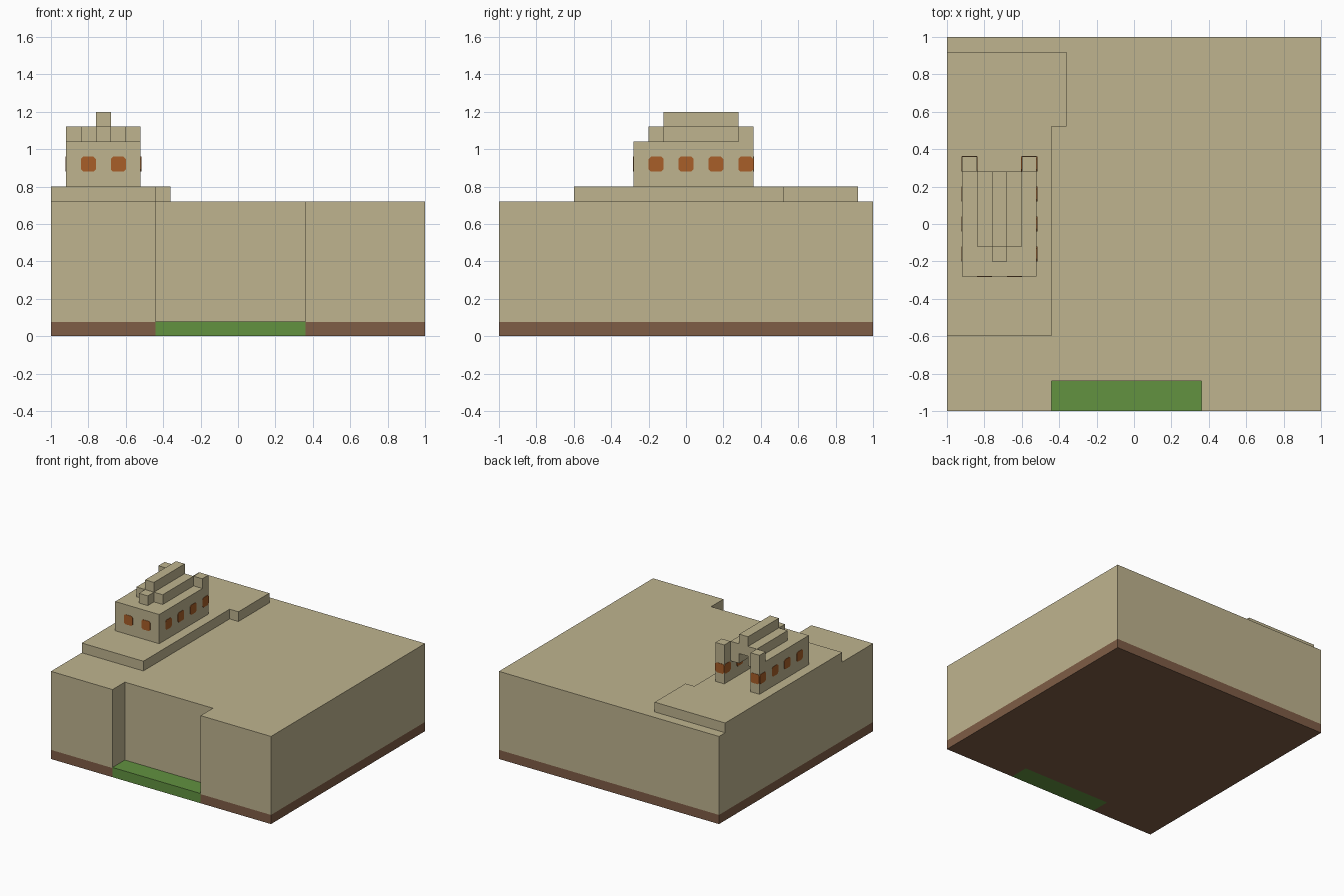
import bpy, bmesh
from mathutils import Vector

cube = bpy.data.objects.get("Cube")
if cube:
    bpy.data.objects.remove(cube, do_unlink=True)


def material(name, rgb):
    linear = [((c / 255 + 0.055) / 1.055) ** 2.4 for c in rgb] + [1.0]
    m = bpy.data.materials.new(name)
    m.use_nodes = True
    m.diffuse_color = linear
    bsdf = m.node_tree.nodes["Principled BSDF"]
    bsdf.inputs["Base Color"].default_value = linear
    bsdf.inputs["Roughness"].default_value = 0.9
    return m


sandstone = material("sandstone", (191, 180, 143))
earth = material("brown earth", (127, 93, 70))
grass = material("grass green", (98, 146, 64))
amber = material("window amber", (168, 94, 40))


def finish(bm, name, mats):
    bmesh.ops.recalc_face_normals(bm, faces=bm.faces)
    mesh = bpy.data.meshes.new(name)
    bm.to_mesh(mesh)
    bm.free()
    for m in mats:
        mesh.materials.append(m)
    obj = bpy.data.objects.new(name, mesh)
    bpy.context.collection.objects.link(obj)
    return obj


def prism(name, outline, levels, mats):
    """Stack an outline through the levels, one material per layer."""
    bm = bmesh.new()
    rings = [[bm.verts.new((x, y, z)) for x, y in outline] for z in levels]
    bm.faces.new(rings[0])
    bm.faces.new(rings[-1]).material_index = len(mats) - 1
    n = len(outline)
    for layer, (low, high) in enumerate(zip(rings, rings[1:])):
        for i in range(n):
            j = (i + 1) % n
            bm.faces.new((low[i], low[j], high[j], high[i])).material_index = layer
    return finish(bm, name, mats)


def box(name, x0, x1, y0, y1, z0, z1, mat=sandstone):
    return prism(name, [(x0, y0), (x1, y0), (x1, y1), (x0, y1)], [z0, z1], [mat])


def u_shape(outer, inner, y_front, y_inner, y_back):
    """Plan of a U of walls around the house axis, open at the back."""
    half = [(outer, y_front), (outer, y_back), (inner, y_back), (inner, y_inner)]
    mirrored = [(-x, y) for x, y in reversed(half)]
    return [(HOUSE_X + x, y) for x, y in half + mirrored]


def window(name, centre, normal, size=0.08, depth=0.003):
    """Thin plate with clipped corners lying on a wall."""
    n = Vector(normal)
    side = n.cross(Vector((0, 0, 1)))
    a, b = size / 2, size / 2 - 0.012
    shape = [(-b, -a), (b, -a), (a, -b), (a, b), (b, a), (-b, a), (-a, b), (-a, -b)]
    bm = bmesh.new()
    rings = [[bm.verts.new(Vector(centre) + n * d + side * u + Vector((0, 0, v)))
              for u, v in shape] for d in (0, depth)]
    for ring in rings:
        bm.faces.new(ring)
    for i in range(len(shape)):
        j = (i + 1) % len(shape)
        bm.faces.new((rings[0][i], rings[0][j], rings[1][j], rings[1][i]))
    return finish(bm, name, [amber])


# Plateau with an alcove in the front, on a layer of earth
prism("plateau", [(-1, -1), (-0.44, -1), (-0.44, -0.84), (0.36, -0.84), (0.36, -1),
                  (1, -1), (1, 1), (-1, 1)], [0, 0.075, 0.72], [earth, sandstone])
box("grass_ledge", -0.44, 0.36, -1, -0.84, 0, 0.08, grass)

# Raised terrace under the house
prism("terrace", [(-1, -0.6), (-0.44, -0.6), (-0.44, 0.52), (-0.36, 0.52),
                  (-0.36, 0.92), (-1, 0.92)], [0.72, 0.8], [sandstone])

# House walls, eaves and stepped roof
HOUSE_X = -0.72
prism("house_walls", u_shape(0.2, 0.12, -0.28, -0.2, 0.28), [0.8, 0.96], [sandstone])
prism("house_eaves", u_shape(0.2, 0.04, -0.28, -0.2, 0.28), [0.96, 1.04], [sandstone])
box("roof_tier", HOUSE_X - 0.12, HOUSE_X + 0.12, -0.12, 0.28, 1.04, 1.12)
box("roof_nose", HOUSE_X - 0.04, HOUSE_X + 0.04, -0.2, -0.12, 1.04, 1.12)
box("roof_ridge", HOUSE_X - 0.04, HOUSE_X + 0.04, -0.12, 0.28, 1.12, 1.2)

# Back posts and windows, mirrored about the house axis
for label, s in (("left", 1), ("right", -1)):
    xs = sorted((HOUSE_X + s * 0.12, HOUSE_X + s * 0.2))
    box(label + "_back_post", *xs, 0.28, 0.36, 0.8, 1.12)
    window(label + "_front_window", (HOUSE_X + s * 0.08, -0.28, 0.92), (0, -1, 0))
    window(label + "_post_back_window", (HOUSE_X + s * 0.16, 0.36, 0.92), (0, 1, 0))
    for i in range(4):
        y = -0.16 + i * 0.16
        window(f"{label}_side_window_{i + 1}", (HOUSE_X + s * 0.2, y, 0.92), (s, 0, 0))
        window(f"{label}_inner_window_{i + 1}", (HOUSE_X + s * 0.12, y, 0.92), (-s, 0, 0))
